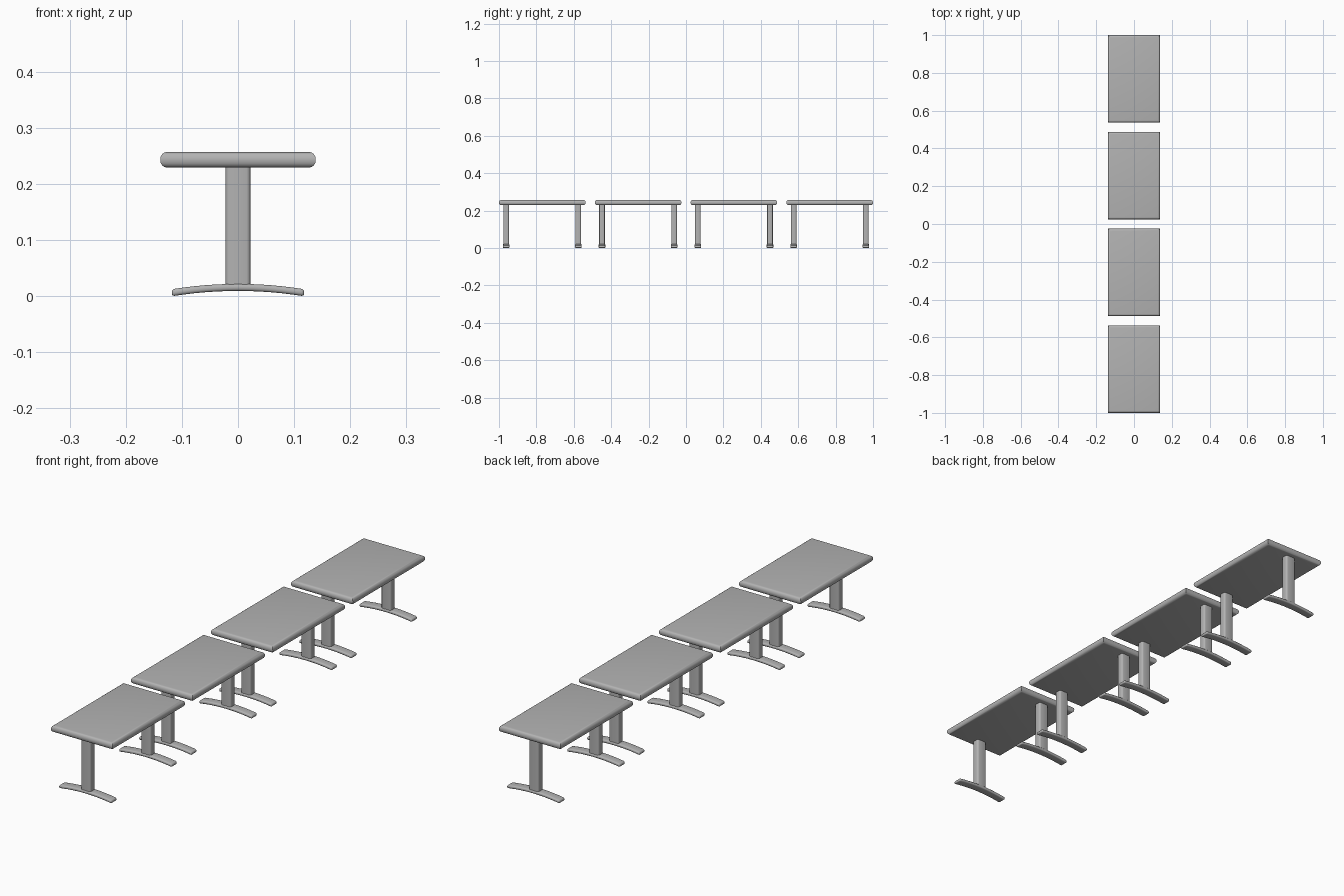
import bpy
import bmesh
from mathutils import Matrix, Vector

cube = bpy.data.objects.get("Cube")
if cube:
    bpy.data.objects.remove(cube, do_unlink=True)

# One grey finish for everything
grey = bpy.data.materials.new("light_grey")
grey.use_nodes = True
colour = (0.45, 0.45, 0.45, 1)
grey.diffuse_color = colour
grey.node_tree.nodes["Principled BSDF"].inputs["Base Color"].default_value = colour


def is_vertical(edge):
    d = edge.verts[0].co - edge.verts[1].co
    return abs(d.z) > max(abs(d.x), abs(d.y))


def rounded_box(size, radius, segments, pick):
    """Box centred on the origin, rounded along the edges that pick accepts."""
    bm = bmesh.new()
    bmesh.ops.create_cube(bm, size=1, matrix=Matrix.Diagonal((*size, 1)))
    bmesh.ops.bevel(bm, geom=[e for e in bm.edges if pick(e)], offset=radius,
                    segments=segments, profile=0.5, affect='EDGES', clamp_overlap=True)
    return bm


def finish(bm, name):
    bmesh.ops.recalc_face_normals(bm, faces=bm.faces[:])
    mesh = bpy.data.meshes.new(name)
    bm.to_mesh(mesh)
    bm.free()
    mesh.materials.append(grey)
    return mesh


def place(mesh, name, location):
    obj = bpy.data.objects.new(name, mesh)
    obj.location = location
    bpy.context.collection.objects.link(obj)
    return obj


# Table top: rolled rim with square mitred corners
top_mesh = finish(rounded_box((0.277, 0.463, 0.028), 0.0125, 4,
                              lambda e: not is_vertical(e)), "table_top")

# Leg: upright column with rounded corners
leg_mesh = finish(rounded_box((0.044, 0.03, 0.218), 0.007, 3, is_vertical), "leg")

# Foot: soft-edged bar, cut across its length and bowed down at both ends
half = 0.118
bm = rounded_box((2 * half, 0.036, 0.0125), 0.005, 3, lambda e: True)
cuts = 12
for i in range(1, cuts):
    x = half * (2 * i / cuts - 1)
    bmesh.ops.bisect_plane(bm, geom=bm.verts[:] + bm.edges[:] + bm.faces[:],
                           plane_co=Vector((x, 0, 0)), plane_no=Vector((1, 0, 0)))
for v in bm.verts:
    v.co.z -= 0.0095 * (v.co.x / half) ** 2
foot_mesh = finish(bm, "foot")

# Row of four tables, each on two legs
parts = []
pitch = 0.5123
for i in range(4):
    y = (i - 1.5) * pitch
    parts.append(place(top_mesh, f"table_top_{i + 1}", (0, y, 0.243)))
    for end, side in (("front", -1), ("back", 1)):
        ly = y + side * 0.193
        parts.append(place(leg_mesh, f"{end}_leg_{i + 1}", (0, ly, 0.125)))
        parts.append(place(foot_mesh, f"{end}_foot_{i + 1}", (0, ly, 0.0155)))

# Smooth the rounded edges only
for mesh in (top_mesh, leg_mesh, foot_mesh):
    mesh.shade_smooth()
    mesh.set_sharp_from_angle(angle=0.6)
